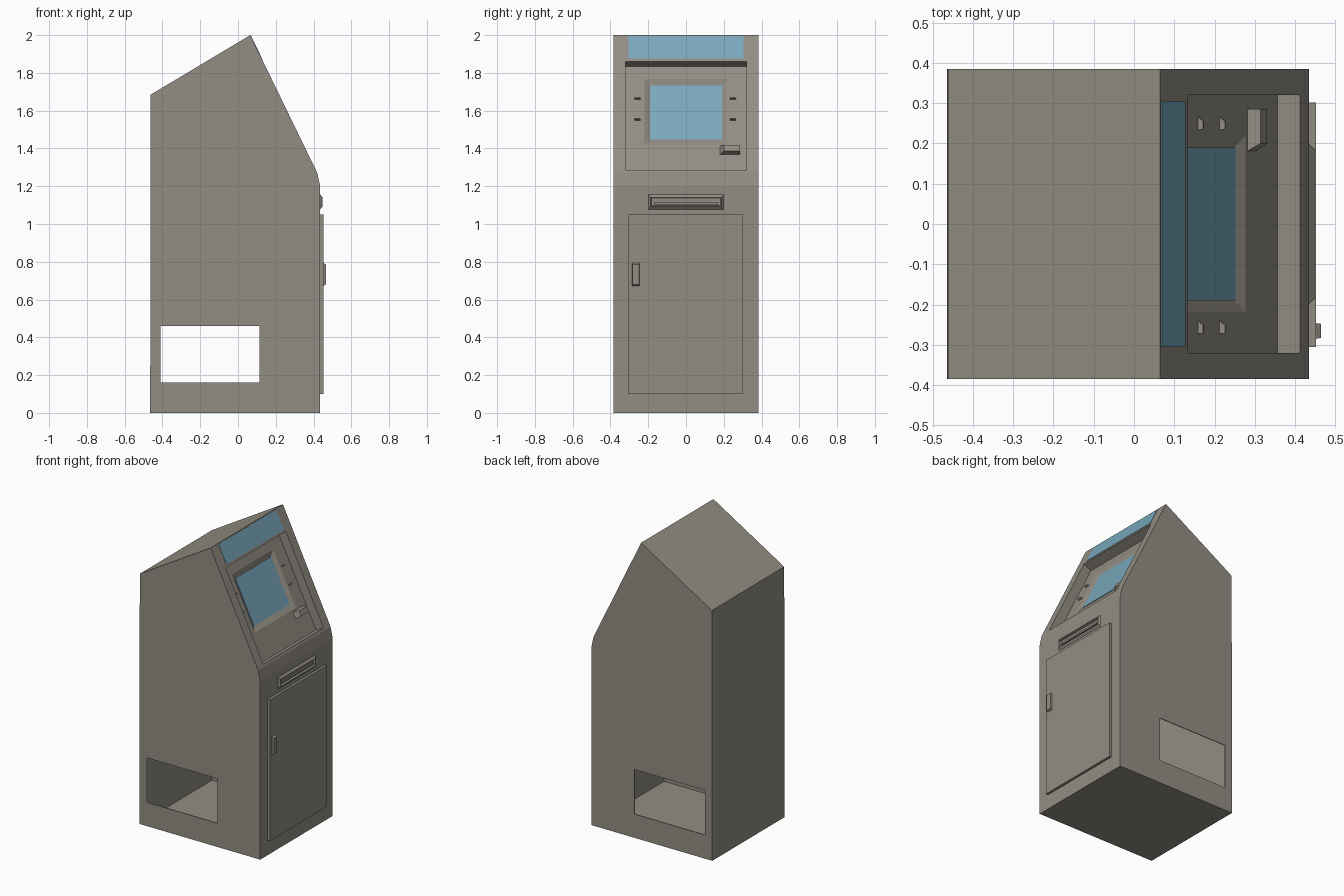
import bpy
import bmesh
from mathutils import Vector

old = bpy.data.objects.get("Cube")
if old:
    bpy.data.objects.remove(old, do_unlink=True)


def material(name, colour):
    m = bpy.data.materials.new(name)
    m.use_nodes = True
    m.diffuse_color = colour
    m.node_tree.nodes["Principled BSDF"].inputs["Base Color"].default_value = colour
    return m


grey = material("warm grey metal", (0.29, 0.27, 0.23, 1))
blue = material("screen blue", (0.19, 0.39, 0.50, 1))

# Side profile of the cabinet, as (x, z)
PROFILE = [(-0.465, 0), (0.435, 0), (0.435, 1.2), (0.42, 1.27),
           (0.065, 2.0), (-0.462, 1.685)]
APEX = Vector((0.065, 0, 2.0))
DOWN = (Vector((0.42, 0, 1.27)) - APEX).normalized()
OUT = Vector((-DOWN.z, 0, DOWN.x))


# Frames: (across, along, outward) to world position
def on_slope(u, v, w):
    return APEX + DOWN * v + OUT * w + Vector((0, u, 0))


def on_front(u, v, w):
    return Vector((w, u, v))


def finish(name, bm, mat):
    bmesh.ops.recalc_face_normals(bm, faces=bm.faces)
    mesh = bpy.data.meshes.new(name)
    bm.to_mesh(mesh)
    bm.free()
    mesh.materials.append(mat)
    obj = bpy.data.objects.new(name, mesh)
    bpy.context.collection.objects.link(obj)
    return obj


def block(name, frame, base, w0, top, w1, mat=grey, well=None):
    """Block between two rectangles (u0, u1, v0, v1); well = (inset, depth)."""
    bm = bmesh.new()
    rings = []
    for (u0, u1, v0, v1), w in ((base, w0), (top, w1)):
        corners = [(u0, v0), (u1, v0), (u1, v1), (u0, v1)]
        rings.append([bm.verts.new(frame(u, v, w)) for u, v in corners])
    a, b = rings
    bm.faces.new(a)
    cap = bm.faces.new(b)
    for i in range(4):
        j = (i + 1) % 4
        bm.faces.new((a[i], a[j], b[j], b[i]))
    bmesh.ops.recalc_face_normals(bm, faces=bm.faces)
    if well:
        bmesh.ops.inset_individual(bm, faces=[cap], thickness=well[0])
        bmesh.ops.translate(bm, verts=cap.verts, vec=-cap.normal * well[1])
    return finish(name, bm, mat)


def cut(target, cutter):
    mod = target.modifiers.new("cut", "BOOLEAN")
    mod.operation = "DIFFERENCE"
    mod.solver = "EXACT"
    mod.object = cutter
    cutter.hide_render = True
    bpy.context.view_layer.update()
    result = bpy.data.meshes.new_from_object(
        target.evaluated_get(bpy.context.evaluated_depsgraph_get()))
    target.modifiers.remove(mod)
    target.data = result
    bpy.data.objects.remove(cutter, do_unlink=True)


# Cabinet shell
bm = bmesh.new()
side = bm.faces.new([bm.verts.new((x, -0.385, z)) for x, z in PROFILE])
ext = bmesh.ops.extrude_face_region(bm, geom=[side])
bmesh.ops.translate(bm, vec=(0, 0.77, 0),
                    verts=[v for v in ext["geom"] if isinstance(v, bmesh.types.BMVert)])
cabinet = finish("cabinet", bm, grey)

# Hollow lower interior, then the opening through both sides
inner = (-0.38, 0.38, 0.004, 1.2)
cut(cabinet, block("interior_cutter", on_front, inner, -0.459, inner, 0.429))
hole = (-0.5, 0.5, 0.16, 0.46)
cut(cabinet, block("opening_cutter", on_front, hole, -0.41, hole, 0.115))

# Recessed control panel and chamfered screen well
panel = (-0.32, 0.32, 0.156, 0.795)
cut(cabinet, block("panel_cutter", on_slope, panel, -0.062, panel, 0.05))
screen = (-0.19, 0.19, 0.262, 0.578)
rim = (-0.25, 0.25, 0.19, 0.648)
cut(cabinet, block("screen_cutter", on_slope, screen, -0.076, rim, -0.048))

# Screen and header sign
block("screen", on_slope, screen, -0.078, screen, -0.073, blue)
sign = (-0.305, 0.305, 0.006, 0.139)
block("header_sign", on_slope, sign, -0.003, sign, 0.002, blue)

# Small tabs either side of the screen
for label, y in (("right", -0.256), ("left", 0.25)):
    for level, s in (("upper", 0.345), ("lower", 0.468)):
        tab = (y - 0.017, y + 0.017, s - 0.004, s + 0.004)
        tip = (y - 0.015, y + 0.005, s - 0.002, s + 0.002)
        block(f"{label}_{level}_tab", on_slope, tab, -0.064, tip, -0.048)

# Card reader
block("card_reader", on_slope, (0.18, 0.285, 0.622, 0.672), -0.064,
      (0.2, 0.285, 0.632, 0.668), -0.03)

# Slot surround with an inner lip
block("slot_surround", on_front, (-0.2, 0.2, 1.075, 1.158), 0.433,
      (-0.187, 0.187, 1.093, 1.141), 0.448, well=(0.007, 0.014))
lip = (-0.17, 0.17, 1.104, 1.116)
block("slot_lip", on_front, lip, 0.433, lip, 0.444)

# Service door and handle
door = (-0.305, 0.302, 0.1, 1.05)
block("service_door", on_front, door, 0.43, door, 0.452)
block("door_handle", on_front, (-0.285, -0.246, 0.67, 0.795), 0.45,
      (-0.283, -0.248, 0.68, 0.785), 0.465)
